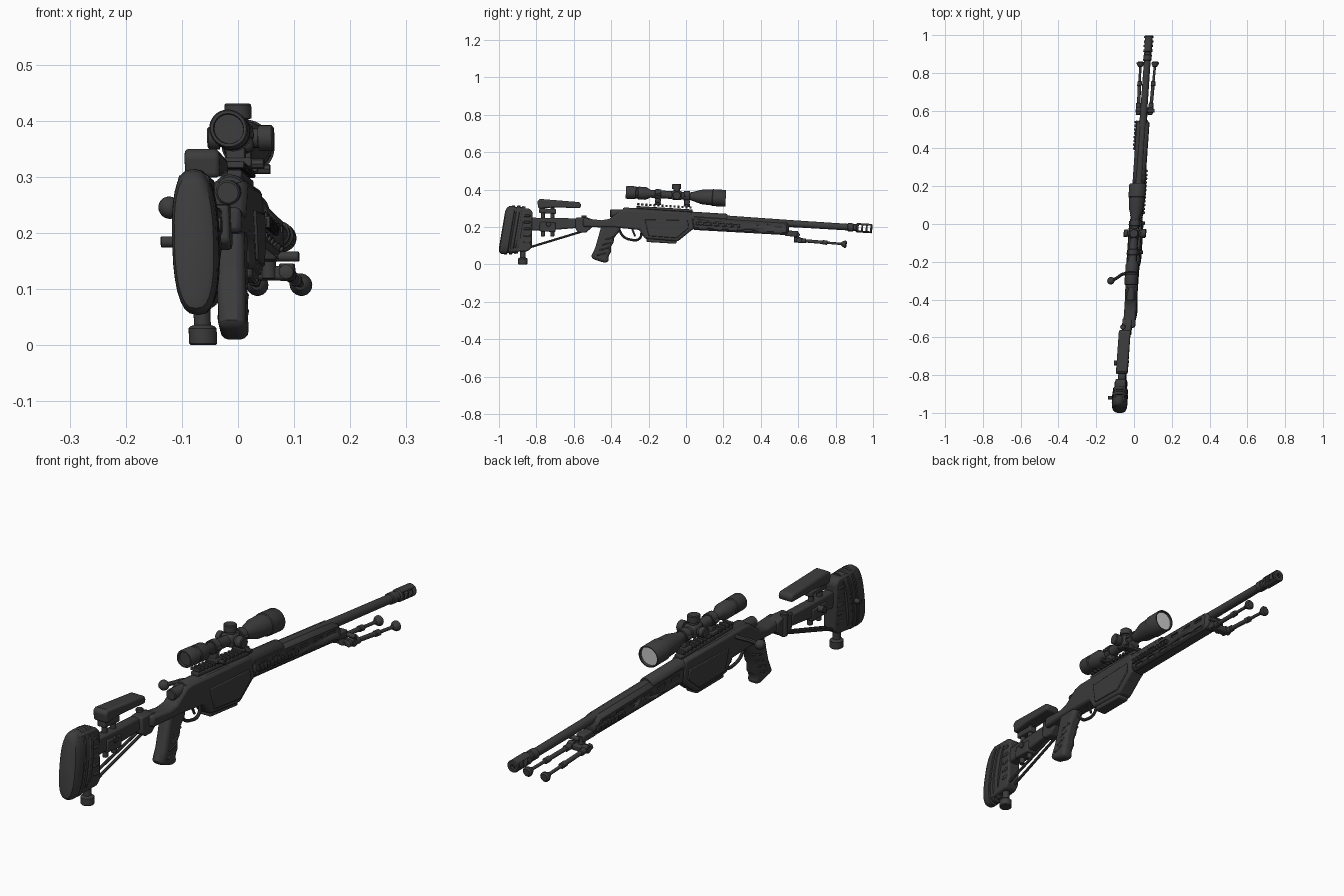
import bpy, bmesh, math
from mathutils import Vector, Matrix

cube = bpy.data.objects.get("Cube")
if cube:
    bpy.data.objects.remove(cube, do_unlink=True)


def material(name, rgb):
    m = bpy.data.materials.new(name)
    m.use_nodes = True
    m.diffuse_color = (*rgb, 1)
    m.node_tree.nodes["Principled BSDF"].inputs["Base Color"].default_value = (*rgb, 1)
    return m


DARK = material("dark gunmetal", (0.045, 0.045, 0.045))
GLASS = material("pale lens glass", (0.62, 0.62, 0.62))

# Whole rifle sits slightly yawed and rolled
LEAN = Matrix(((1, 0.0675, -0.04, 0.02), (0, 1, 0, 0), (0, 0, 1, 0), (0, 0, 0, 1)))
SX = -0.02     # sideways offset of the folding stock
PITCH = -0.062


def bore(y):
    return 0.253 + PITCH * y


def sight(y):
    return 0.366 + PITCH * y


def add(name, bm, bevel=0, mat=DARK, seg=2):
    bmesh.ops.recalc_face_normals(bm, faces=bm.faces)
    me = bpy.data.meshes.new(name)
    bm.to_mesh(me)
    bm.free()
    me.transform(LEAN)
    me.materials.append(mat)
    ob = bpy.data.objects.new(name, me)
    bpy.context.collection.objects.link(ob)
    bpy.ops.object.select_all(action='DESELECT')
    ob.select_set(True)
    bpy.context.view_layer.objects.active = ob
    bpy.ops.object.shade_smooth_by_angle(angle=math.radians(35))
    if bevel:
        b = ob.modifiers.new("Bevel", 'BEVEL')
        b.width, b.segments, b.limit_method = bevel, seg, 'ANGLE'
        b.angle_limit = math.radians(40)
    return ob


def skin(bm, rings):
    loops = [[bm.verts.new(p) for p in r] for r in rings]
    n = len(loops[0])
    for a, b in zip(loops, loops[1:]):
        for i in range(n):
            bm.faces.new((a[i], a[(i + 1) % n], b[(i + 1) % n], b[i]))
    bm.faces.new(loops[0])
    bm.faces.new(loops[-1])


def plate(name, pts, w, x=0, bevel=0.006, seg=2):
    """Side profile of (y, z) points, extruded across x."""
    bm = bmesh.new()
    skin(bm, [[(x + s * w / 2, y, z) for y, z in pts] for s in (-1, 1)])
    return add(name, bm, bevel, seg=seg)


def boxes(name, centers, size, bevel=0.003, tilt=PITCH):
    bm = bmesh.new()
    for c in centers:
        m = Matrix.Translation(c) @ Matrix.Rotation(tilt, 4, 'X') @ Matrix.Diagonal((*size, 1))
        bmesh.ops.create_cube(bm, size=1, matrix=m)
    return add(name, bm, bevel)


def lathe(name, p, d, prof, n=24, mat=DARK):
    """Revolve (distance, radius) pairs around the axis through p along d."""
    q = Vector(d).to_track_quat('Z', 'Y')
    ang = [2 * math.pi * i / n for i in range(n)]
    bm = bmesh.new()
    skin(bm, [[Vector(p) + q @ Vector((r * math.cos(a), r * math.sin(a), t)) for a in ang]
              for t, r in prof])
    return add(name, bm, mat=mat)


def rod(name, a, b, r, n=14):
    d = Vector(b) - Vector(a)
    return lathe(name, a, d, [(0, r * .85), (r * .15, r), (d.length - r * .15, r), (d.length, r * .85)], n)


def ball(name, c, r):
    bm = bmesh.new()
    bmesh.ops.create_uvsphere(bm, u_segments=20, v_segments=12, radius=r, matrix=Matrix.Translation(c))
    return add(name, bm)


def tube(name, pts, r, cyclic=False):
    cu = bpy.data.curves.new(name, 'CURVE')
    cu.dimensions, cu.bevel_depth, cu.bevel_resolution, cu.use_fill_caps = '3D', r, 2, True
    sp = cu.splines.new('BEZIER')
    sp.bezier_points.add(len(pts) - 1)
    for bp, p in zip(sp.bezier_points, pts):
        bp.co, bp.handle_left_type, bp.handle_right_type = p, 'AUTO', 'AUTO'
    sp.use_cyclic_u, sp.resolution_u = cyclic, 6
    tmp = bpy.data.objects.new(name + "_path", cu)
    bpy.context.collection.objects.link(tmp)
    me = bpy.data.meshes.new_from_object(tmp.evaluated_get(bpy.context.evaluated_depsgraph_get()))
    bm = bmesh.new()
    bm.from_mesh(me)
    bpy.data.objects.remove(tmp, do_unlink=True)
    return add(name, bm)


def cut(ob, cutter):
    m = ob.modifiers.new("Cut", 'BOOLEAN')
    m.object, m.operation, m.solver = cutter, 'DIFFERENCE', 'EXACT'
    bpy.context.view_layer.objects.active = ob
    bpy.ops.object.modifier_apply(modifier=m.name)
    bpy.data.objects.remove(cutter, do_unlink=True)


AXIS = (0, 1, PITCH)

# Barrel, action and muzzle brake
lathe("barrel", (0, 0, bore(0)), AXIS, [(0, .024), (.3, .021), (.6, .0185), (.92, .0175)])
lathe("action", (0, 0, bore(0)), AXIS, [(-.34, .026), (-.33, .031), (.215, .031), (.22, .028)])
brake = lathe("muzzle_brake", (0, 0, bore(0)), AXIS,
              [(.865, .018), (.868, .022), (.895, .022), (.898, .019), (.91, .019), (.915, .025),
               (.994, .025), (.998, .022), (.998, .009), (.93, .009)])
cut(brake, boxes("port_cutter", [(0, y, bore(y)) for y in (.93, .954, .978)], (.2, .014, .03), 0))

# Chassis body with magazine well
plate("chassis", [(-.55, .247), (-.45, .236), (-.41, .243), (-.35, .288), (-.32, .294), (.03, .278),
                  (.045, .19), (.03, .183), (-.045, .122), (-.22, .137), (-.25, .185), (-.38, .197),
                  (-.55, .2)], .064, 0, .01)
boxes("magazine", [(0, -.13, .135)], (.05, .16, .04), .006)
for s in (-1, 1):
    plate("side_panel", [(-.22, .24), (.01, .235), (.015, .195), (-.05, .14), (-.2, .152)],
          .008, s * .033, .003)

# Fore-end with slots and side rails
fore = plate("fore_end", [(.03, .268), (.53, .234), (.552, .21), (.55, .165), (.53, .157), (.03, .185)],
             .066, 0, .014, 1)
bpy.context.view_layer.objects.active = fore
bpy.ops.object.modifier_apply(modifier="Bevel")
for s in (-1, 1):
    cut(fore, boxes("slot_cutter", [(s * .034, y, bore(y) - dz) for y in (.09, .17, .25, .33, .41, .49)
                                    for dz in (.016, .052)], (.014, .045, .012), 0))
boxes("right_rail", [(-.035, .4 + i * .02, bore(.4 + i * .02) - .03) for i in range(8)], (.02, .011, .022), .002)
boxes("left_rail", [(.035, .06 + i * .02, bore(.06 + i * .02) - .03) for i in range(12)], (.014, .011, .02), .002)
boxes("right_rail_base", [(-.034, .47, bore(.47) - .03)], (.01, .155, .016))
boxes("left_rail_base", [(.033, .17, bore(.17) - .03)], (.008, .24, .014))

# Top rail
boxes("top_rail", [(0, -.115, .296)], (.034, .3, .014))
boxes("top_rail_teeth", [(0, -.255 + i * .0215, .313 + PITCH * (-.14 + i * .0215)) for i in range(14)],
      (.042, .012, .012), .002)

# Bolt
tube("bolt_arm", [(-.015, -.265, .27), (-.05, -.265, .268), (-.08, -.285, .257), (-.108, -.3, .246)], .0085)
ball("bolt_knob", (-.112, -.3, .245), .02)
rod("bolt_shroud", (0, -.405, .272), (0, -.33, .272), .022)

# Grip, trigger and guard
plate("pistol_grip", [(-.45, .215), (-.345, .205), (-.36, .17), (-.383, .145), (-.388, .115), (-.402, .095),
                      (-.402, .065), (-.416, .045), (-.413, .012), (-.44, .01), (-.503, .03), (-.506, .045),
                      (-.485, .09), (-.468, .15)], .05, .004, .015, 3)
for i in range(4):
    boxes("grip_ridge", [(.004, -.452 + i * .014, .055 + i * .028)], (.054, .05, .008), .003, .3)
tube("trigger_guard", [(0, -.36, .19), (0, -.335, .15), (0, -.3, .133), (0, -.25, .137), (0, -.235, .185)], .0065)
tube("trigger", [(0, -.29, .195), (0, -.28, .17), (0, -.272, .15)], .005)

# Folding stock: hinge, beam, struts
plate("stock_hinge", [(-.59, .25), (-.53, .252), (-.5, .24), (-.5, .2), (-.535, .17), (-.57, .17), (-.59, .185)],
      .05, SX * .6, .006)
rod("hinge_pin", (SX - .012, -.545, .17), (SX - .012, -.545, .262), .014)
plate("stock_beam", [(-.84, .25), (-.58, .246), (-.58, .195), (-.7, .185), (-.84, .18)], .04, SX, .008)
for s in (-1, 1):
    rod("stock_strut", (SX + s * .014, -.84, .09), (SX + s * .01, -.55, .178), .006, 8)
plate("stock_rear", [(-.94, .305), (-.835, .298), (-.82, .28), (-.825, .09), (-.845, .07), (-.95, .065)],
      .056, SX - .004, .008)
boxes("stock_rib", [(SX - .004, -.85, .12 + i * .035) for i in range(5)], (.062, .035, .012), .003, 0)
rod("stock_knob", (SX - .068, -.92, .184), (SX, -.92, .184), .01)


# Ribbed butt pad
def pad_ring(y, k):
    out = []
    for i in range(28):
        a = 2 * math.pi * i / 28
        c, s = math.cos(a), math.sin(a)
        x = .041 * k * math.copysign(abs(c) ** .75, c)
        z = .13 * (.4 + .6 * k) * math.copysign(abs(s) ** .8, s)
        out.append((SX - .005 + x, y + .17 * z, .184 + z))
    return out


pad = bmesh.new()
skin(pad, [pad_ring(*r) for r in ((-.984, .62), (-.979, .85), (-.968, .96), (-.95, 1), (-.936, 1), (-.933, .92),
                                  (-.926, .92), (-.923, 1), (-.908, 1), (-.905, .92), (-.898, .92), (-.895, .97),
                                  (-.878, .94))])
add("butt_pad", pad)

# Rear monopod
lathe("monopod", (SX - .003, -.873, 0), (0, 0, 1),
      [(0, .022), (.003, .025), (.03, .025), (.034, .021), (.036, .015), (.085, .015)])

# Cheek rest on its posts
plate("cheek_rest", [(-.795, .34), (-.78, .35), (-.57, .333), (-.56, .32), (-.565, .3), (-.7, .305), (-.79, .298)],
      .062, SX + .002, .013, 3)
for y in (-.765, -.715):
    rod("cheek_post", (SX, y, .15), (SX, y, .31), .011)
boxes("cheek_clamp", [(SX, -.74, .2)], (.05, .085, .05), .005)
boxes("cheek_bridge", [(SX, -.74, .285)], (.034, .09, .025), .005)
rod("cheek_knob", (SX - .048, -.735, .215), (SX + .03, -.735, .215), .013)

# Scope
lathe("scope_tube", (0, 0, sight(0)), AXIS,
      [(-.312, .026), (-.322, .027), (-.322, .032), (-.317, .0345), (-.27, .0345), (-.267, .031), (-.258, .031),
       (-.255, .034), (-.215, .034), (-.19, .021), (.025, .021), (.085, .039), (.14, .042), (.143, .045),
       (.21, .045), (.213, .043), (.213, .039), (.195, .038)], 32)
lathe("objective_lens", (0, 0, sight(0)), AXIS, [(.2, .0385), (.203, .0385)], 32, GLASS)
boxes("turret_block", [(0, -.05, sight(-.05))], (.052, .055, .05), .01)
for name, d, r in (("elevation_turret", (0, 0, 1), .024), ("focus_turret", (1, 0, 0), .023),
                   ("windage_turret", (-1, 0, 0), .02)):
    lathe(name, (0, -.05, sight(-.05)), d,
          [(.02, r * .75), (.034, r * .75), (.035, r), (.059 if d[0] >= 0 else .053, r), (.062 if d[0] >= 0 else .056, r * .85)])
for y in (-.15, .005):
    lathe("scope_ring", (0, 0, sight(0)), AXIS, [(y - .016, .025), (y - .014, .027), (y + .014, .027), (y + .016, .025)])
    boxes("ring_base", [(0, y, .329 - .05 * y)], (.034, .03, .034), .004)
    boxes("ring_clamp", [(0, y, .316 + PITCH * y)], (.056, .034, .016), .003)
    boxes("ring_ears", [(0, y, sight(y))], (.066, .024, .012), .003)
    rod("ring_bolt", (0, y, .314 + PITCH * y), (.05, y, .314 + PITCH * y), .009, 8)

# Folded bipod
boxes("bipod_mount", [(0, .565, .165)], (.036, .07, .03), .005)
rod("bipod_pivot", (0, .59, .17), (0, .59, .118), .014)
boxes("bipod_yoke", [(0, .6, .128)], (.075, .035, .024), .005)
rod("bipod_lock", (0, .6, .158), (.055, .6, .158), .009)
for s in (-1, 1):
    hip, foot = Vector((s * .032, .59, .13)), Vector((s * .039, .85, .108))
    d = foot - hip
    lathe("bipod_leg", hip, d, [(-.012, .01), (-.01, .013), (.05, .013), (.052, .009), (.14, .009), (.142, .012),
                                (.165, .012), (.167, .0065), (d.length - .02, .0065), (d.length - .018, .011),
                                (d.length - .002, .02), (d.length + .004, .02), (d.length + .009, .014)], 18)
    rod("bipod_hinge", (s * .018, .605, .13), (s * .046, .605, .13), .016)
